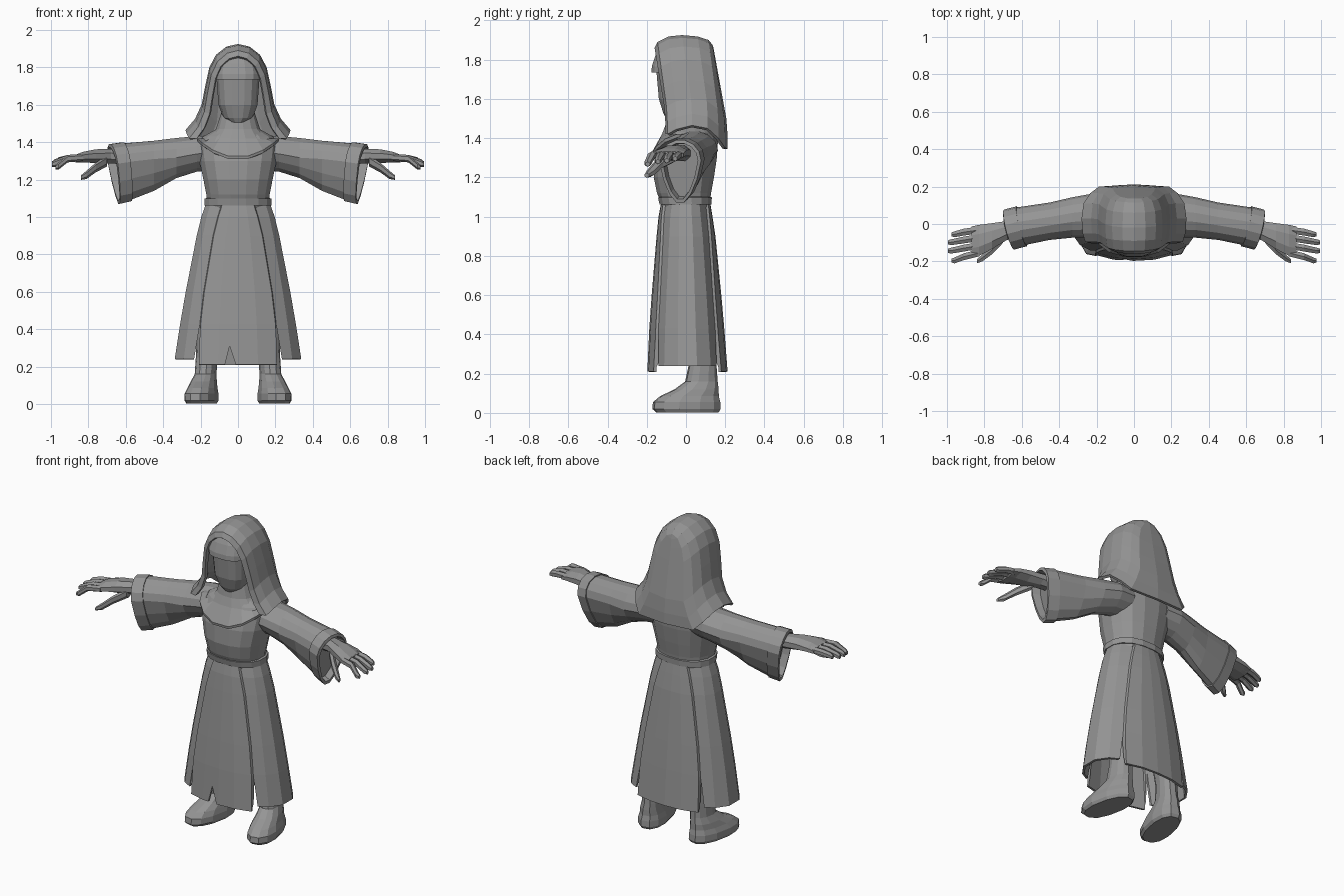
import bpy, bmesh, math
from mathutils import Vector

if "Cube" in bpy.data.objects:
    bpy.data.objects.remove(bpy.data.objects["Cube"])

grey = bpy.data.materials.new("grey cloth")
grey.diffuse_color = (0.3, 0.3, 0.3, 1)
grey.use_nodes = True
grey.node_tree.nodes["Principled BSDF"].inputs["Base Color"].default_value = grey.diffuse_color


def loft(name, rings, closed=True, caps=(True, True), mirror=False, thick=0):
    """Skin a list of equal-length point rings into one flat-shaded object."""
    bm = bmesh.new()
    rows = [[bm.verts.new(p) for p in r] for r in rings]
    n = len(rows[0])
    for a, b in zip(rows, rows[1:]):
        for i in range(n if closed else n - 1):
            j = (i + 1) % n
            bm.faces.new((a[i], a[j], b[j], b[i]))
    for use, row in zip(caps, (rows[0], rows[-1])):
        if use and closed:
            bm.faces.new(row)
    bmesh.ops.remove_doubles(bm, verts=bm.verts, dist=1e-4)
    bmesh.ops.recalc_face_normals(bm, faces=bm.faces)
    me = bpy.data.meshes.new(name)
    bm.to_mesh(me)
    bm.free()
    me.materials.append(grey)
    ob = bpy.data.objects.new(name, me)
    bpy.context.collection.objects.link(ob)
    if thick:
        m = ob.modifiers.new("thickness", 'SOLIDIFY')
        m.thickness, m.offset = thick, -1
    if mirror:
        ob.modifiers.new("mirror", 'MIRROR')
    return ob


def spow(v, e):
    return math.copysign(abs(v) ** (2 / e), v)


def ring(z, rx, yf, yb, n=16, e=2.3, cx=0.0, turn=0.0):
    """Level rounded ring between front yf and back yb, turned about z."""
    cy, ry, pts = (yf + yb) / 2, (yb - yf) / 2, []
    for i in range(n):
        a = math.tau * (i + 0.5) / n
        x, y = rx * spow(math.cos(a), e), ry * spow(math.sin(a), e)
        c, s = math.cos(turn), math.sin(turn)
        pts.append((cx + x * c - y * s, cy + x * s + y * c, z))
    return pts


# Torso and belt
loft("torso", [ring(*r) for r in (
    (1.05, .165, -.12, .12), (1.12, .172, -.15, .13), (1.2, .188, -.167, .145),
    (1.3, .21, -.162, .16), (1.38, .22, -.14, .165), (1.43, .19, -.115, .15),
    (1.48, .1, -.08, .1))])
loft("belt", [ring(*r) for r in (
    (1.065, .165, -.12, .12), (1.062, .182, -.137, .132),
    (1.098, .182, -.145, .134), (1.103, .165, -.12, .12))])


# Skirt with raised front and back panels and a stepped hem
def skirt_ring(z, rx, yf, yb, w, hem=0):
    pts = []
    cy, ry = (yf + yb) / 2, (yb - yf) / 2
    xs = [-w - .004, -w, -w * .5, 0, w * .5, w, w + .004]
    for s in (-1, 1):
        for x in xs:
            out = 0 if abs(x) > w else .012
            y = cy + s * (ry * (1 - abs(x / rx) ** 2.3) ** (1 / 2.3) - .012 + out)
            pts.append((-s * x, y, z - (hem if out else 0)))
        for a in (35, 12, -12, -35):
            c, d = math.cos(math.radians(a)), math.sin(math.radians(a))
            pts.append((-s * rx * spow(c, 2.3), cy + s * (ry - .012) * spow(d, 2.3), z))
    return pts


skirt = loft("skirt", [skirt_ring(*r) for r in (
    (1.08, .172, -.125, .122, .08), (1.0, .2, -.14, .135, .105),
    (.9, .225, -.15, .15, .13), (.6, .285, -.175, .18, .18),
    (.43, .315, -.187, .195, .2), (.24, .345, -.197, .212, .215, .03))],
    caps=(False, False), thick=.014)


# Wedge cutters for the slits in the hem
def slit(name, apex, left, right, y0, y1):
    tri = [apex, left, right]
    cut = loft(name, [[(x, y, z) for x, z in tri] for y in (y0, y1)])
    cut.hide_render = True
    cut.display_type = 'WIRE'
    cut.hide_viewport = False
    m = skirt.modifiers.new(name, 'BOOLEAN')
    m.operation, m.object, m.solver = 'DIFFERENCE', cut, 'EXACT'
    return cut


cutters = [slit("front_notch_cutter", (-.045, .31), (-.075, .19), (-.005, .19), -.4, -.08)]
for side, s in (("left", -1), ("right", 1)):
    for end, y0, y1 in (("front", -.4, -.05), ("back", .05, .4)):
        cutters.append(slit(f"{side}_{end}_slit_cutter", (s * .203, .43),
                            (s * .208, .18), (s * .245, .18), y0, y1))
bpy.context.view_layer.objects.active = skirt
for m in list(skirt.modifiers):
    bpy.ops.object.modifier_apply(modifier=m.name)
for c in cutters:
    bpy.data.objects.remove(c)

# Legs and boots, toes turned slightly out
loft("boot", [ring(z, rx, yf, yb, 12, 2.3, cx, .2) for z, rx, yf, yb, cx in (
    (.003, .075, -.155, .17, .195), (.02, .085, -.175, .18, .195),
    (.055, .084, -.172, .178, .195), (.085, .075, -.135, .17, .19),
    (.12, .066, -.06, .168, .183), (.16, .056, -.005, .162, .173),
    (.25, .056, .015, .155, .168), (.5, .07, -.01, .15, .15),
    (.8, .075, -.05, .1, .1))], mirror=True)

# Collar cape with a curved lower edge
def collar_ring(rx, yf, yb, low):
    return [(x, y, low + 2.1 * x * x if y < 0 else 1.42)
            for x, y, _ in ring(0, rx, yf, yb)]


loft("collar", [ring(1.56, .09, -.09, .08), ring(1.47, .12, -.105, .1),
                ring(1.42, .165, -.125, .14), collar_ring(.222, -.178, .17, 1.32),
                collar_ring(.22, -.176, .17, 1.305),
                collar_ring(.19, -.145, .15, 1.305)])

# Head with flat face and a projecting brow band
loft("head", [ring(z, rx, yf, .1, 16, 2.8) for z, rx, yf in (
    (1.505, .045, -.105), (1.53, .08, -.118), (1.6, .106, -.14),
    (1.735, .116, -.152), (1.735, .128, -.178), (1.765, .128, -.176),
    (1.82, .115, -.158), (1.865, .08, -.135))])

# Hood: inverted-U stations lofted from the front lip to the back seam
outline = ((0, 0), (.06, .03), (.115, .125), (.15, .27), (.172, .49),
           (.19, .7), (.225, .87), (.275, 1))


def arch(sx, y_top, y_hem, z_top, z_hem, flare=1.0):
    half = []
    for x, t in outline:
        k = sx * (flare if t > .8 else 1)
        half.append((x * k, y_top + (y_hem - y_top) * min(1, t * 1.3),
                     z_top + (z_hem - z_top) * t))
    return [(-x, y, z) for x, y, z in half[:0:-1]] + half


loft("hood", [arch(*a) for a in (
    (.76, -.14, -.09, 1.85, 1.43), (.8, -.16, -.105, 1.86, 1.42),
    (.95, -.145, -.095, 1.89, 1.42), (1, -.09, -.05, 1.918, 1.445),
    (1.02, -.02, .03, 1.925, 1.465), (.98, .06, .11, 1.918, 1.45),
    (.85, .115, .165, 1.9, 1.4), (.62, .135, .2, 1.875, 1.35, 1.1),
    (0, .14, .212, 1.86, 1.345))], closed=False, thick=.016)


# Sleeves: teardrop sections that widen downward toward an open cuff
def sleeve_ring(x, y, top, bottom, w, lean=0.0, n=14):
    pts, zc = [], top - min(w, (top - bottom) / 2)
    for i in range(n):
        a = math.tau * i / n
        c, s = math.cos(a), math.sin(a)
        z = zc + (s * (top - zc) if s > 0 else s * (zc - bottom))
        py = c * w * (1 if s > 0 else 1 + .25 * s)
        pts.append((x + lean * (z - bottom) / (top - bottom) + py * .25 * (lean > 0),
                    y + py, z))
    return pts


loft("sleeve", [sleeve_ring(*r) for r in (
    (.12, .045, 1.44, 1.25, .11), (.22, .045, 1.435, 1.24, .118),
    (.33, .035, 1.425, 1.205, .108), (.45, .015, 1.41, 1.135, .1),
    (.58, -.012, 1.395, 1.085, .1, .04), (.6, -.016, 1.39, 1.08, .1, .04))],
    mirror=True)
loft("cuff", [sleeve_ring(*r) for r in (
    (.57, -.012, 1.385, 1.09, .09, .045), (.57, -.012, 1.402, 1.08, .107, .045),
    (.635, -.03, 1.392, 1.065, .107, .05), (.638, -.03, 1.375, 1.085, .09, .05),
    (.57, -.012, 1.37, 1.11, .08, .045))], mirror=True)


# Hands: palm, four fingers and a thumb
def tube(name, stations, n=6):
    """Tube through (x, y, z, half width, half height), sections facing +x."""
    rings = []
    for x, y, z, w, h in stations:
        rings.append([(x, y + w * math.cos(math.tau * (i + .5) / n),
                       z + h * math.sin(math.tau * (i + .5) / n)) for i in range(n)])
    loft(name, rings, mirror=True)


tube("palm", ((.56, -.01, 1.32, .05, .045), (.68, -.035, 1.325, .055, .042),
              (.76, -.065, 1.325, .075, .04), (.83, -.088, 1.32, .09, .03),
              (.87, -.095, 1.312, .088, .022)), 8)
for name, root, tip, ztip in (("little_finger", -.032, -.055, 1.29),
                              ("ring_finger", -.073, -.098, 1.28),
                              ("middle_finger", -.115, -.143, 1.275),
                              ("index_finger", -.155, -.195, 1.262)):
    end = .995 if name in ("ring_finger", "middle_finger") else .975
    tube(name, ((.83, root, 1.318, .021, .019), (.91, (root + tip) / 2, 1.312, .021, .02),
                (end - .015, tip, ztip + .01, .018, .019), (end, tip, ztip + .005, .012, .012)))
tube("thumb", ((.7, -.075, 1.3, .03, .03), (.76, -.14, 1.265, .026, .026),
               (.81, -.18, 1.225, .022, .022), (.84, -.2, 1.21, .012, .012)))
